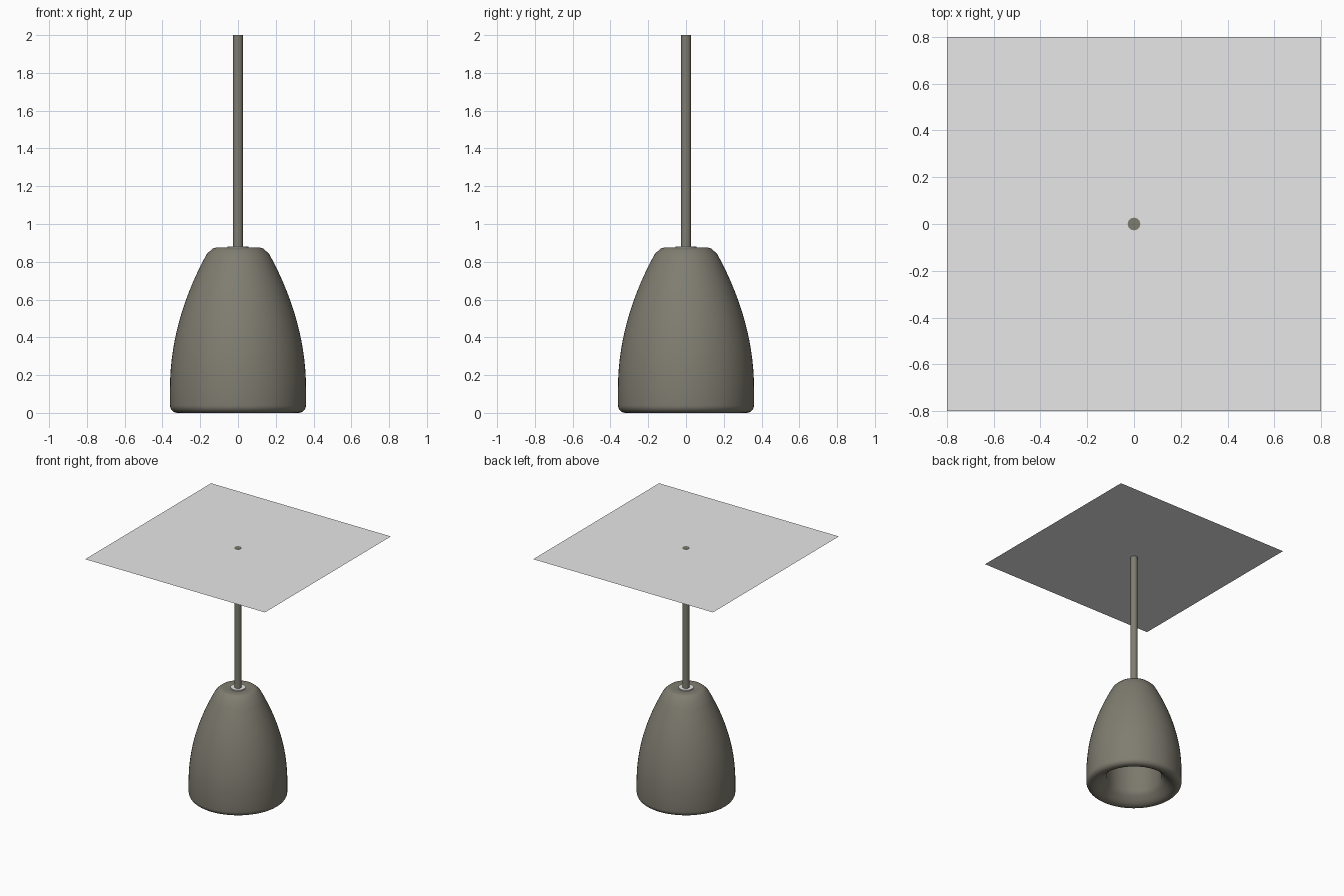
import bpy, bmesh, math

if "Cube" in bpy.data.objects:
    bpy.data.objects.remove(bpy.data.objects["Cube"])


def material(name, rgb):
    m = bpy.data.materials.new(name)
    m.diffuse_color = (*rgb, 1)
    m.use_nodes = True
    m.node_tree.nodes["Principled BSDF"].inputs["Base Color"].default_value = m.diffuse_color
    return m


olive = material("olive_grey", (0.215, 0.205, 0.163))
white = material("ceiling_white", (0.8, 0.8, 0.8))


def lathe(name, profile, mat, steps=64):
    """Spin an (r, z) profile around the z axis."""
    bm = bmesh.new()
    verts = [bm.verts.new((r, 0, z)) for r, z in profile]
    edges = [bm.edges.new(p) for p in zip(verts, verts[1:])]
    bmesh.ops.spin(bm, geom=verts + edges, cent=(0, 0, 0), axis=(0, 0, 1),
                   angle=math.tau, steps=steps)
    bmesh.ops.remove_doubles(bm, verts=bm.verts, dist=1e-5)
    bmesh.ops.recalc_face_normals(bm, faces=bm.faces)
    me = bpy.data.meshes.new(name)
    bm.to_mesh(me)
    bm.free()
    me.materials.append(mat)
    ob = bpy.data.objects.new(name, me)
    bpy.context.collection.objects.link(ob)
    bpy.ops.object.select_all(action='DESELECT')
    ob.select_set(True)
    bpy.context.view_layer.objects.active = ob
    bpy.ops.object.shade_smooth_by_angle(angle=math.radians(40))
    return ob


# Shade: crown, parabolic flank, rounded rim, inward lip, hollow interior
profile = [(0, 0.872), (0.06, 0.872), (0.075, 0.875), (0.115, 0.875),
           (0.132, 0.871), (0.145, 0.86)]
for i in range(15):
    z = 0.84 - i * (0.84 - 0.13) / 14
    profile.append((0.36 - 0.385 * (z - 0.13) ** 2, z))
for i in range(7):                       # outer rounding of the rim
    a = math.radians(15 * i)
    profile.append((0.32 + 0.04 * math.cos(a), 0.04 - 0.04 * math.sin(a)))
profile += [(0.30, 0.003), (0.28, 0.013), (0.26, 0.029), (0.235, 0.054),
            (0.21, 0.084), (0.21, 0.50), (0.17, 0.57), (0.10, 0.61), (0, 0.62)]
lathe("lamp_shade", profile, olive)

# Thin pale collar where the rod enters the shade
lathe("rod_collar", [(0, 0.870), (0.055, 0.870), (0.055, 0.880), (0, 0.880)],
      white, 32)

# Hanging rod
lathe("hanging_rod", [(0, 0.86), (0.027, 0.86), (0.027, 2.0), (0, 2.0)],
      olive, 24)

# Ceiling sheet
bpy.ops.mesh.primitive_plane_add(size=1.6, location=(0, 0, 1.999))
ceiling = bpy.context.object
ceiling.name = "ceiling_sheet"
ceiling.data.materials.append(white)
